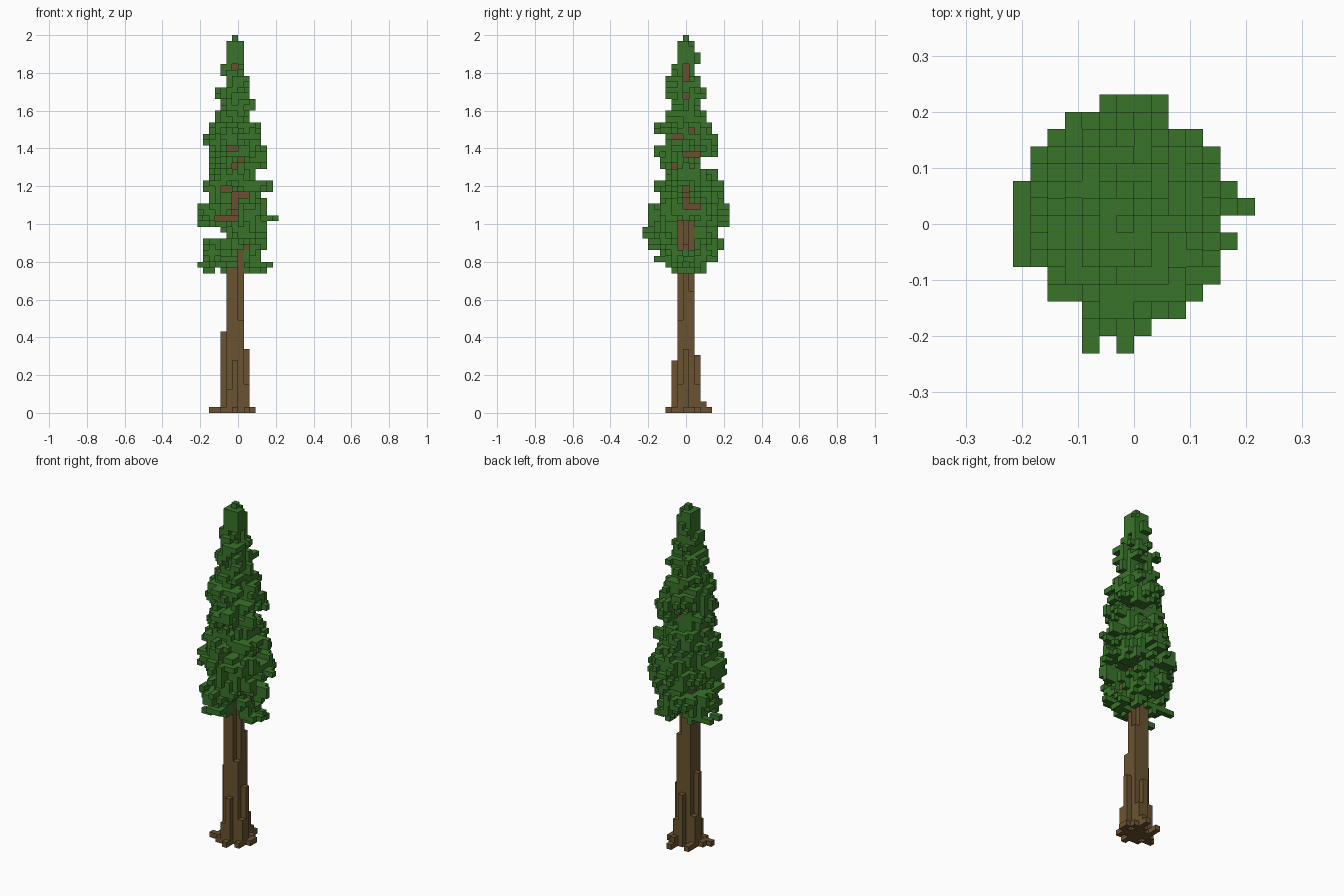
import bpy
import bmesh
import math
import random
from mathutils import Vector

cube = bpy.data.objects.get("Cube")
if cube:
    bpy.data.objects.remove(cube, do_unlink=True)

random.seed(11)
UNIT = 2 / 65                      # edge of one block
ORIGIN = Vector((-UNIT, -UNIT / 2, 0))   # low corner of the central column
CROWN = 24                         # first foliage layer


def make_material(name, colour):
    mat = bpy.data.materials.new(name)
    mat.use_nodes = True
    mat.diffuse_color = (*colour, 1)
    mat.node_tree.nodes["Principled BSDF"].inputs["Base Color"].default_value = (*colour, 1)
    return mat


bark = make_material("bark brown", (0.145, 0.087, 0.031))
wood = make_material("branch brown", (0.150, 0.076, 0.031))
leaf = make_material("leaf green", (0.041, 0.175, 0.023))


def finish(bm, name, mat):
    mesh = bpy.data.meshes.new(name)
    bm.to_mesh(mesh)
    bm.free()
    mesh.materials.append(mat)
    obj = bpy.data.objects.new(name, mesh)
    bpy.context.collection.objects.link(obj)


def make_columns(name, mat, columns):
    """Upright boxes, one block wide: (column, row, bottom layer, top layer)."""
    bm = bmesh.new()
    for i, j, low, high in columns:
        verts = bmesh.ops.create_cube(bm, size=1)["verts"]
        for v in verts:
            v.co = ORIGIN + UNIT * Vector((v.co.x + 0.5 + i, v.co.y + 0.5 + j,
                                           high if v.co.z > 0 else low))
    finish(bm, name, mat)


def make_blocks(name, mat, cells):
    """Outer skin of a set of unit blocks."""
    bm = bmesh.new()
    cache = {}

    def vert(corner):
        if corner not in cache:
            cache[corner] = bm.verts.new(ORIGIN + UNIT * Vector(corner))
        return cache[corner]

    for cell in sorted(cells):
        for axis in range(3):
            for side in (0, 1):
                neighbour = list(cell)
                neighbour[axis] += 2 * side - 1
                if tuple(neighbour) in cells:
                    continue
                quad = []
                for u, v in ((0, 0), (1, 0), (1, 1), (0, 1)):
                    corner = list(cell)
                    corner[axis] += side
                    corner[(axis + 1) % 3] += u
                    corner[(axis + 2) % 3] += v
                    quad.append(vert(tuple(corner)))
                bm.faces.new(quad if side else quad[::-1])
    finish(bm, name, mat)


# Trunk: three by three columns, two corners stop early
heights = {(1, -1): 16, (1, 1): 21}
trunk = [(i, j, 0, heights.get((i, j), 33)) for i in (-1, 0, 1) for j in (-1, 0, 1)]
make_columns("trunk", bark, trunk)

# Buttresses against the foot of the trunk
make_columns("buttresses", bark, [
    (-2, 0, 0, 14), (2, 0, 0, 11), (0, -2, 0, 9), (0, 2, 0, 10),
    (2, -1, 0, 5), (1, 2, 0, 5), (-2, 1, 0, 6), (-1, -2, 0, 4)])

# Roots spreading on the ground
make_columns("roots", bark, [
    (-3, 0, 0, 1), (-4, -1, 0, 1), (-3, -1, 0, 1), (3, 0, 0, 1), (3, 1, 0, 1),
    (0, -3, 0, 1), (1, 3, 0, 2), (1, 4, 0, 1), (-2, -2, 0, 1), (-2, 2, 0, 1),
    (-2, 3, 0, 1), (2, 2, 0, 1), (2, -2, 0, 1)])

# Crown reach for each pair of layers: right, left, front, back
REACH = [
    (5, 5, 3, 3), (5, 4, 5, 5), (5, 5, 6, 6), (1, 5, 7, 5), (6, 6, 6, 7),
    (6, 5, 6, 7), (4, 5, 4, 6), (5, 6, 5, 6), (4, 3, 3, 5), (4, 5, 4, 2),
    (4, 5, 5, 5), (5, 4, 3, 5), (4, 4, 5, 4), (3, 2, 3, 3), (2, 3, 2, 2),
    (3, 2, 3, 3), (1, 2, 3, 2), (2, 1, 2, 1), (1, 1, 1, 2), (1, 1, 1, 1),
    (0, 0, 0, 0)]


def reach(k):
    return REACH[(k - CROWN) // 2]


# Openings in the foliage: first and last column across, first and last layer
FRONT_GAPS = [(0, 0, 33, 37), (-3, -1, 33, 33), (0, 2, 37, 37), (-2, -1, 38, 38),
              (-1, 0, 45, 45), (1, 1, 41, 43), (0, 0, 59, 59), (1, 1, 24, 27),
              (2, 2, 26, 28)]
SIDE_GAPS = [(-1, 1, 28, 32), (0, 2, 35, 35), (0, 0, 36, 38), (0, 2, 44, 44),
             (-2, -2, 42, 42), (-2, -1, 47, 47), (1, 1, 48, 48), (0, 0, 54, 54),
             (0, 0, 57, 59), (2, 3, 30, 31)]


def in_gap(across, k, gaps):
    return any(a <= across <= b and low <= k <= high for a, b, low, high in gaps)


# Leader and branches: a spiral of limbs, plus those seen in the openings
branches = {(0, 0, k) for k in range(33, 61)}
for n, k in enumerate(range(28, 58, 3)):
    angle = n * 2.4
    length = 0.6 * sum(reach(k)) / 4
    for step in range(1, int(length) + 1):
        branches.add((round(step * math.cos(angle)), round(step * math.sin(angle)), k))
for a, b, low, high in FRONT_GAPS:
    if b > a:
        branches |= {(i, 0, low) for i in range(a, b + 1)}
for a, b, low, high in SIDE_GAPS:
    if low == high:
        branches |= {(0, j, low) for j in range(a, b + 1)}

# Foliage clumps on a rising spiral around the leader
clumps = []
for n in range(62):
    height = CROWN + 1 + n * 0.54
    right, left, front, back = reach(int(height))
    x, y = math.cos(n * 2.4), math.sin(n * 2.4)
    size = 0.6 + 0.1 * (right + left + front + back)
    out = random.uniform(0.55, 0.7)
    clumps.append((x * out * (left if x > 0 else right),
                   y * out * (back if y > 0 else front), height, size))


def in_clump(i, j, k):
    for x, y, z, size in clumps:
        d = math.hypot((i - x) / size, (j - y) / size, (k - z) / (0.5 + 0.55 * size))
        if d < random.uniform(0.75, 1.15):
            return True
    return False


foliage = set()
for k in range(CROWN, 65):
    right, left, front, back = reach(k)
    for i in range(-right, left + 1):
        for j in range(-front, back + 1):
            r = math.hypot(i / ((left if i > 0 else right) + 0.5),
                           j / ((back if j > 0 else front) + 0.5))
            if r < 1 and (k >= 57 or in_clump(i, j, k)) and random.random() > 0.14:
                foliage.add((i, j, k))
    # Twig tips at the four extremes of the layer
    for axis, sign, size in ((0, -1, right), (0, 1, left), (1, -1, front), (1, 1, back)):
        spread = max(0, min(2, size - 1))
        across = random.randint(-spread, spread)
        for out in (sign * size, sign * max(0, size - 1)):
            foliage.add((out, across, k) if axis == 0 else (across, out, k))
foliage |= {(7, 1, 33), (6, 1, 33), (-6, 2, 25), (-5, 2, 25), (6, -1, 25), (5, -1, 25)}

# Clear the openings on the front and the left side of the trunk
solid = {(i, j, k) for i, j, low, high in trunk for k in range(low, high)} | branches
foliage = {(i, j, k) for i, j, k in foliage - solid
           if not (j < 0 and in_gap(i, k, FRONT_GAPS))
           and not (i > 0 and in_gap(j, k, SIDE_GAPS))}
make_blocks("branches", wood, branches)
make_blocks("foliage", leaf, foliage)
